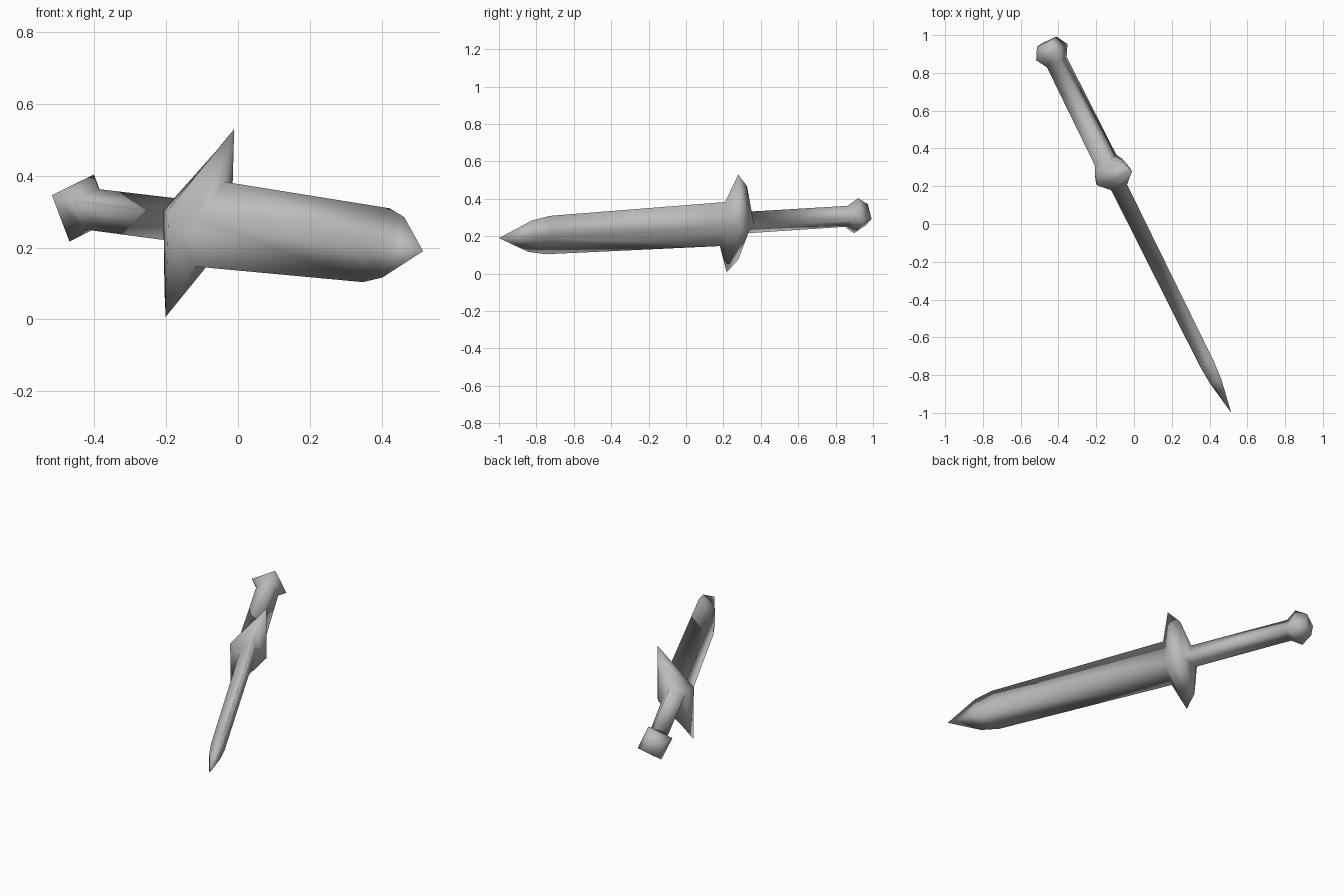
import bpy
import bmesh
from mathutils import Vector

cube = bpy.data.objects.get("Cube")
if cube:
    bpy.data.objects.remove(cube, do_unlink=True)

# Steel: the single colour
steel = bpy.data.materials.new("grey_steel")
steel.use_nodes = True
grey = (0.5, 0.5, 0.5, 1)
steel.diffuse_color = grey
steel.node_tree.nodes["Principled BSDF"].inputs["Base Color"].default_value = grey

# Sword axes: length runs pommel to tip, width runs along the guard
pommel_centre = Vector((-0.435, 0.91, 0.31))
tip = Vector((0.515, -1.0, 0.19))
length = (tip - pommel_centre).normalized()
width = Vector((0.338, 0.116, 0.934))
width = (width - length * width.dot(length)).normalized()
thick = length.cross(width)

# Diamond cross-sections: distance along, half width, half thickness
pommel = [(-0.062, 0.062, 0.062), (0, 0.10, 0.10)]
grip = [(0.059, 0.060, 0.063), (0.642, 0.062, 0.068)]
guard = [(0.679, 0.21, 0.09), (0.74, 0.28, 0.105)]
blade = [(0.80, 0.126, 0.042), (1.844, 0.11, 0.04), (1.95, 0.09, 0.032)]

bm = bmesh.new()
rings = []
for s, w, t in pommel + grip + guard + blade:
    centre = pommel_centre + length * s
    corners = (width * w, thick * t, -width * w, -thick * t)
    rings.append([bm.verts.new(centre + c) for c in corners])

# Skin between neighbouring sections
for a, b in zip(rings, rings[1:]):
    for i in range(4):
        j = (i + 1) % 4
        bm.faces.new((a[i], a[j], b[j], b[i]))

# Pommel end cap and blade point
bm.faces.new(rings[0])
point = bm.verts.new(tip)
for i in range(4):
    bm.faces.new((rings[-1][i], rings[-1][(i + 1) % 4], point))

bmesh.ops.recalc_face_normals(bm, faces=bm.faces)
for f in bm.faces:
    f.smooth = True
mesh = bpy.data.meshes.new("sword")
bm.to_mesh(mesh)
bm.free()
mesh.materials.append(steel)
sword = bpy.data.objects.new("sword", mesh)
bpy.context.collection.objects.link(sword)
